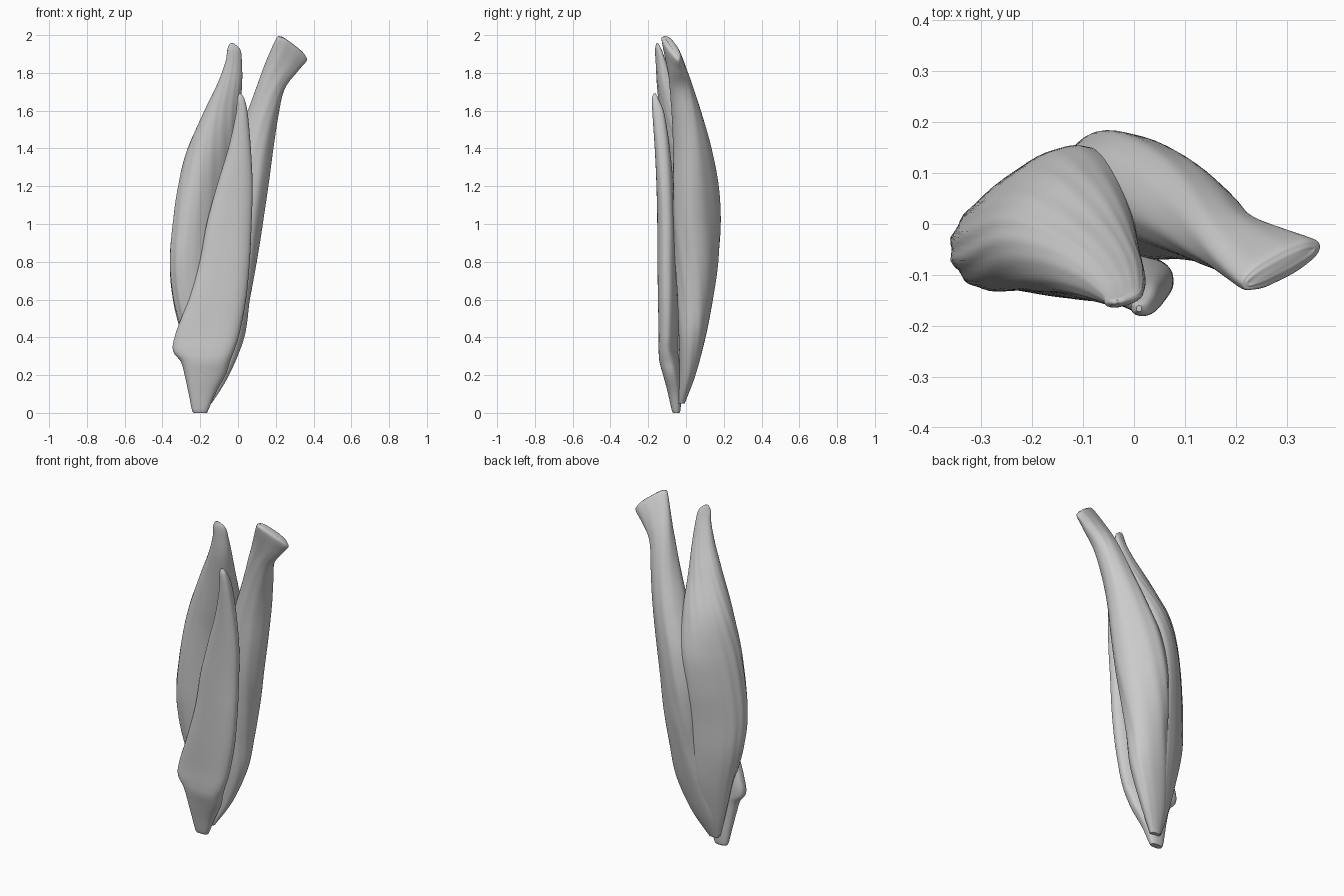
import bpy, math

SIDES = 64      # points round each section
STEPS = 8       # interpolated rings between key sections


def spline(p0, p1, p2, p3, t):
    # Catmull-Rom blend of four key rows
    return [0.5 * (2 * b + (c - a) * t + (2 * a - 5 * b + 4 * c - d) * t * t
                   + (3 * b - a - 3 * c + d) * t ** 3)
            for a, b, c, d in zip(p0, p1, p2, p3)]


def ring(row, power, ridges, twist, depth):
    # rounded cross-section with shallow fibre ridges, optionally tilted
    z, cx, cy, a, b, angle, slope = row
    a, b, r = max(a, 0.003), max(b, 0.003), math.radians(angle)
    pts = []
    for i in range(SIDES):
        t = 2 * math.pi * i / SIDES
        c, s = math.cos(t), math.sin(t)
        k = 1 + depth * math.sin(ridges * t + twist * z) * (0.6 + 0.4 * math.sin(2 * t + 3 * z))
        u = math.copysign(abs(c) ** (2 / power), c) * a * k
        v = math.copysign(abs(s) ** (2 / power), s) * b * k
        dx, dy = u * math.cos(r) - v * math.sin(r), u * math.sin(r) + v * math.cos(r)
        # tilted ends drop away towards their corners
        drop = 0.2 * abs(slope) * (u / a) ** 4 * a
        pts.append((cx + dx, cy + dy, max(0, z + slope * dx - drop)))
    return pts


def muscle(name, rows, power=2.3, ridges=9, twist=4.0, depth=0.015):
    verts, faces = [], []
    keys = [rows[0]] + rows + [rows[-1]]
    rings = [spline(*keys[i:i + 4], j / STEPS)
             for i in range(len(rows) - 1) for j in range(STEPS)] + [rows[-1]]
    for row in rings:
        verts += ring(row, power, ridges, twist, depth)
    for k in range(len(rings) - 1):
        for i in range(SIDES):
            a, b = k * SIDES + i, k * SIDES + (i + 1) % SIDES
            faces.append((a, b, b + SIDES, a + SIDES))
    faces.append(tuple(reversed(range(SIDES))))
    faces.append(tuple(range(len(verts) - SIDES, len(verts))))
    mesh = bpy.data.meshes.new(name)
    mesh.from_pydata(verts, [], faces)
    obj = bpy.data.objects.new(name, mesh)
    bpy.context.collection.objects.link(obj)
    bpy.context.view_layer.objects.active = obj
    obj.select_set(True)
    bpy.ops.object.shade_smooth_by_angle(angle=math.radians(40))
    obj.select_set(False)
    return obj


# rows: height, centre x, centre y, half width, half depth, turn, tilt
# inner long belly with the flared, slanted upper tendon
muscle("long_head", [
    (0.05, -0.17, -0.025, 0.03, 0.018, 0, 0),
    (0.20, -0.128, 0.008, 0.08, 0.042, 0, 0),
    (0.40, -0.078, 0.033, 0.110, 0.07, -5, 0),
    (0.60, -0.050, 0.048, 0.114, 0.09, -15, 0),
    (0.80, -0.030, 0.057, 0.130, 0.104, -27, 0),
    (1.00, -0.005, 0.058, 0.143, 0.105, -36, 0),
    (1.20, 0.03, 0.051, 0.137, 0.103, -36, 0),
    (1.40, 0.08, 0.033, 0.108, 0.093, -32, 0),
    (1.58, 0.13, 0.005, 0.082, 0.077, -20, -0.1),
    (1.74, 0.178, -0.028, 0.069, 0.060, 0, -0.3),
    (1.86, 0.240, -0.058, 0.080, 0.044, 20, -0.55),
    (1.935, 0.283, -0.078, 0.088, 0.030, 28, -0.75),
    (1.952, 0.288, -0.082, 0.078, 0.016, 28, -0.75),
    (1.955, 0.288, -0.083, 0.07, 0.006, 28, -0.75),
])

# outer belly, wrapping from the front tip round to the back
muscle("lateral_head", [
    (0.06, -0.18, -0.025, 0.03, 0.018, 10, 0),
    (0.20, -0.18, -0.005, 0.07, 0.04, 20, 0),
    (0.40, -0.18, 0.01, 0.12, 0.07, 25, 0),
    (0.60, -0.195, 0.007, 0.157, 0.09, 27, 0),
    (0.80, -0.203, 0.003, 0.172, 0.097, 33, 0),
    (1.00, -0.191, 0.009, 0.174, 0.102, 39, 0),
    (1.20, -0.166, 0.009, 0.168, 0.104, 40, 0),
    (1.40, -0.133, -0.018, 0.137, 0.10, 30, 0),
    (1.60, -0.083, -0.068, 0.095, 0.07, 15, 0),
    (1.75, -0.042, -0.108, 0.064, 0.045, 10, 0),
    (1.86, -0.023, -0.133, 0.044, 0.025, 15, 0),
    (1.92, -0.022, -0.146, 0.036, 0.015, 15, 0),
    (1.95, -0.03, -0.151, 0.017, 0.007, 10, 0),
    (1.957, -0.032, -0.152, 0.004, 0.003, 10, 0),
], ridges=15, twist=9.0, depth=0.02)

# front strap ending in the broad lower tendon
muscle("medial_head", [
    (0.00, -0.20, -0.052, 0.036, 0.017, 0, 0),
    (0.02, -0.20, -0.053, 0.045, 0.024, 0, 0),
    (0.10, -0.191, -0.060, 0.070, 0.035, 0, 0),
    (0.20, -0.175, -0.074, 0.108, 0.046, -4, 0),
    (0.27, -0.174, -0.084, 0.130, 0.052, -7, 0),
    (0.33, -0.184, -0.087, 0.163, 0.050, -8, 0),
    (0.42, -0.163, -0.087, 0.170, 0.051, -7, 0),
    (0.60, -0.112, -0.094, 0.153, 0.052, -4, 0),
    (0.80, -0.072, -0.100, 0.133, 0.050, -2, 0),
    (1.00, -0.048, -0.104, 0.119, 0.048, 0, 0),
    (1.20, -0.018, -0.111, 0.095, 0.045, 0, 0),
    (1.40, 0.008, -0.125, 0.06, 0.04, 0, 0),
    (1.58, 0.02, -0.145, 0.032, 0.032, 0, 0),
    (1.66, 0.015, -0.162, 0.020, 0.018, 0, 0),
    (1.69, 0.01, -0.166, 0.005, 0.006, 0, 0),
], power=2.6, ridges=5, twist=2.0, depth=0.012)
